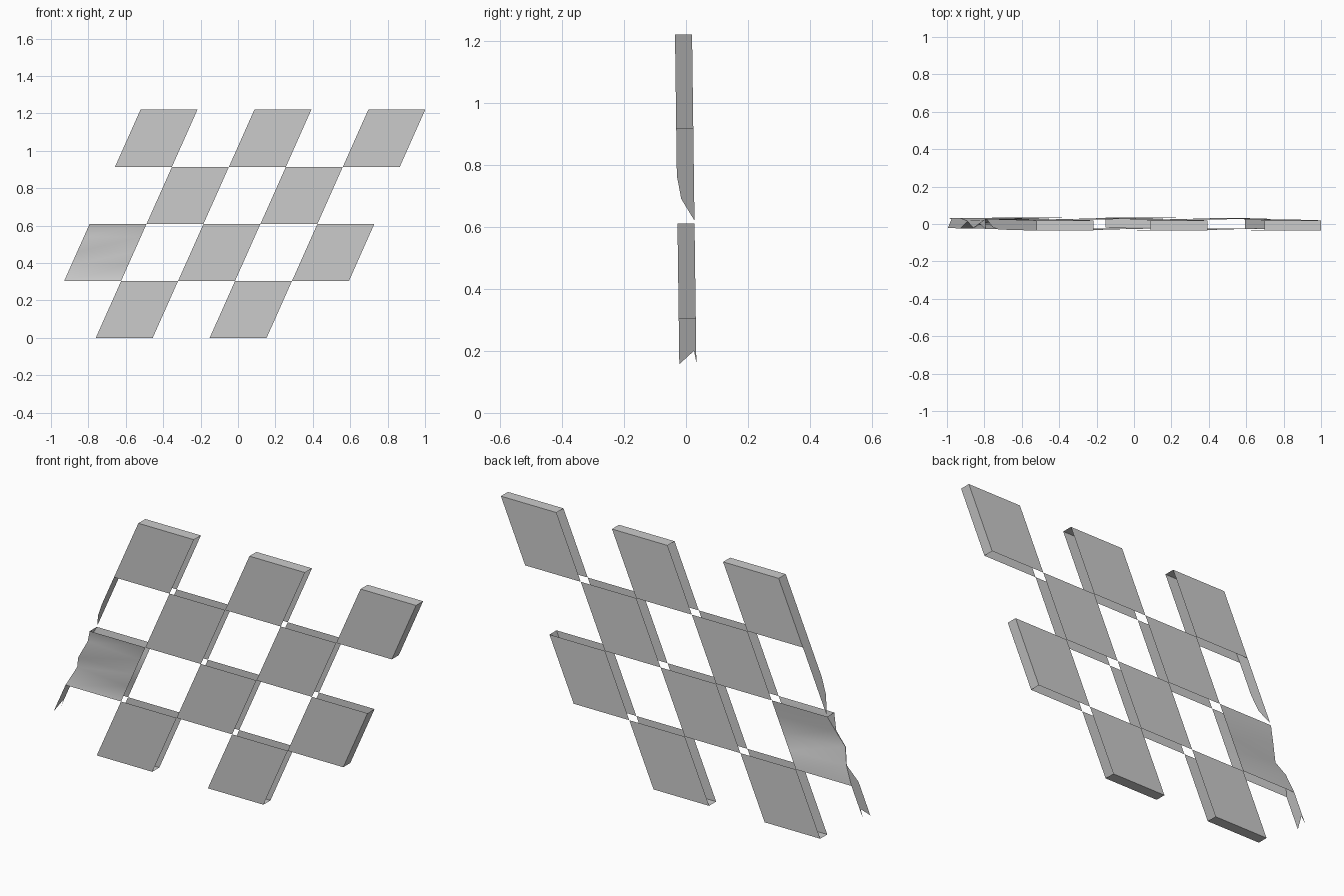
import bpy

if "Cube" in bpy.data.objects:
    bpy.data.objects.remove(bpy.data.objects["Cube"])

CELL = 0.305      # cell width and height
HALF = 0.0275     # half of the panel thickness


def point(u, z, f):
    """u = column line, z = height, f = depth fraction (0 front, 1 back)."""
    return (-1.065 + 0.4455 * z + u * 0.3045,
            0.008 - 0.0131 * z + (2 * f - 1) * HALF, z)


def make(name, faces, smooth=False):
    verts, polys = [], []
    for face in faces:
        ids = []
        for p in face:
            p = point(*p)
            if p not in verts:
                verts.append(p)
            ids.append(verts.index(p))
        polys.append(ids)
    mesh = bpy.data.meshes.new(name)
    mesh.from_pydata(verts, [], polys)
    for poly in mesh.polygons:
        poly.use_smooth = smooth
    obj = bpy.data.objects.new(name, mesh)
    bpy.context.collection.objects.link(obj)


def panel(u, row, f):
    z0, z1 = row * CELL, (row + 1) * CELL
    face = [(u, z0, f), (u + 1, z0, f), (u + 1, z1, f), (u, z1, f)]
    return face if f == 0 else face[::-1]


# Checker tiles: front and back skins with outer border walls, open inside
for row in range(4):
    z0, z1 = row * CELL, (row + 1) * CELL
    for u in ((1, 3) if row % 2 == 0 else (0, 2, 4)):
        if (u, row) == (0, 1):
            continue
        faces = [panel(u, row, 0), panel(u, row, 1)]
        if row == 3:
            faces.append([(u, z1, 0), (u + 1, z1, 0), (u + 1, z1, 1), (u, z1, 1)])
        if row == 0:
            faces.append([(u, 0, 1), (u + 1, 0, 1), (u + 1, 0, 0), (u, 0, 0)])
        if u == 4:
            faces.append([(5, z0, 0), (5, z0, 1), (5, z1, 1), (5, z1, 0)])
        if u == 0:
            faces.append([(0, z0, 1), (0, z0, 0), (0, z1, 0), (0, z1, 1)])
        make(f"checker_tile_{row}_{u}", faces)

# Warped tile: both skins weave toward each other along the torn left edge
seam = [(CELL, 0, 1), (0.39, 0.7, 0.75), (0.46, 0.05, 0.1),
        (0.54, 0.5, 0.6), (2 * CELL, 0, 1)]
front, back, wall = [], [], []
for (za, fa, ba), (zb, fb, bb) in zip(seam, seam[1:]):
    front.append([(0, za, fa), (1, za, 0), (1, zb, 0), (0, zb, fb)])
    back.append([(0, zb, bb), (1, zb, 1), (1, za, 1), (0, za, ba)])
    wall.append([(0, za, ba), (0, za, fa), (0, zb, fb), (0, zb, bb)])
make("warped_tile_front", front, True)
make("warped_tile_back", back, True)
make("warped_tile_edge", wall)

# Torn slivers of border wall beside the empty cells
make("upper_sliver", [[(0, 3 * CELL, 1), (0, 0.62, 1), (0, 0.69, 0.24),
                       (0, 0.765, 0), (0, 3 * CELL, 0)]])
make("lower_sliver", [[(0, CELL, 1), (0, 0.2, 0.87), (0, 0.157, 0), (0, CELL, 0)],
                      [(0, CELL, 1), (0, 0.162, 1), (0, 0.2, 0.87)]])
